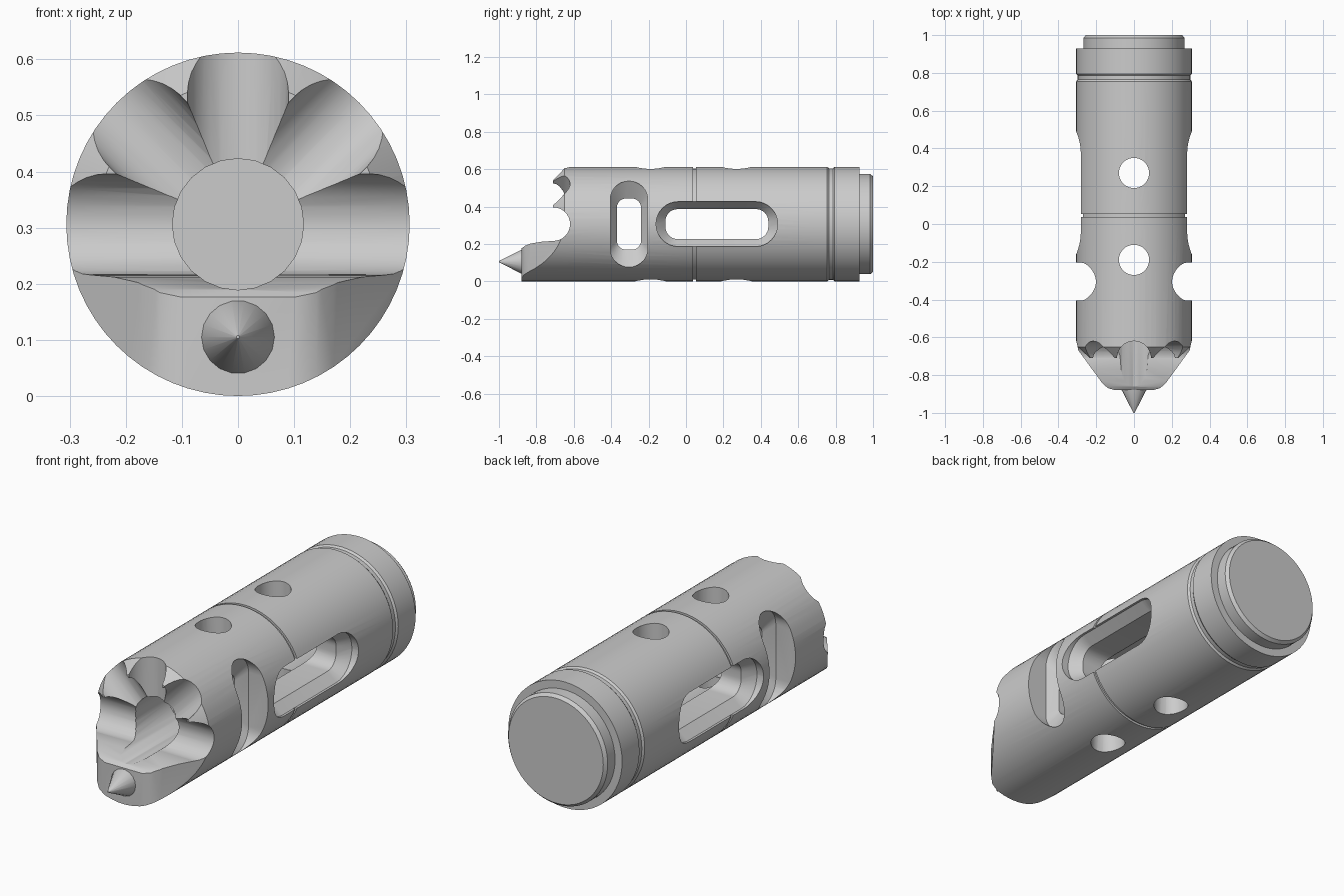
import bpy, bmesh
from math import sin, cos, pi, radians
from mathutils import Vector

if "Cube" in bpy.data.objects:
    bpy.data.objects.remove(bpy.data.objects["Cube"])

R, CZ = 0.306, 0.306          # body radius, height of the body axis


def loft(name, rings, cap=True):
    """Skin a list of equal-length point rings into a closed solid."""
    bm = bmesh.new()
    vs = [[bm.verts.new(p) for p in ring] for ring in rings]
    n = len(vs[0])
    for a, b in zip(vs, vs[1:]):
        for i in range(n):
            j = (i + 1) % n
            bm.faces.new((a[i], a[j], b[j], b[i]))
    if cap:
        bm.faces.new(vs[0])
        bm.faces.new(vs[-1])
    bmesh.ops.recalc_face_normals(bm, faces=bm.faces)
    me = bpy.data.meshes.new(name)
    bm.to_mesh(me)
    bm.free()
    ob = bpy.data.objects.new(name, me)
    bpy.context.collection.objects.link(ob)
    return ob


def turned(name, profile, n):
    """Lathe (y, radius) pairs around the body axis."""
    return loft(name, [[(r * cos(2 * pi * i / n), y, CZ + r * sin(2 * pi * i / n))
                        for i in range(n)] for y, r in profile])


def rod(name, p, q, r, n=32):
    p, q = Vector(p), Vector(q)
    d = (q - p).normalized()
    u = d.orthogonal().normalized()
    v = d.cross(u)
    circ = [r * (u * cos(2 * pi * i / n) + v * sin(2 * pi * i / n)) for i in range(n)]
    return loft(name, [[p + c for c in circ], [q + c for c in circ]])


def rounded(x, yc, hy, hz, r, k=8):
    pts = []
    for q, (sy, sz) in enumerate(((1, 1), (-1, 1), (-1, -1), (1, -1))):
        for i in range(k + 1):
            a = (q + i / k) * pi / 2
            pts.append((x, yc + sy * (hy - r) + r * cos(a), CZ + sz * (hz - r) + r * sin(a)))
    return pts


def slot(yc, outer, inner, a, b):
    """Through slot along x with a sloping rim on both sides."""
    steps = ((-.4, outer), (-a, outer), (-b, inner), (b, inner), (a, outer), (.4, outer))
    return loft("slot_cutter", [rounded(x, yc, *s) for x, s in steps])


# Main body with grooves and stepped rear cap
body = turned("body", [(-.88, R), (.038, R), (.038, .296), (.053, .296), (.053, R),
                       (.755, R), (.765, .298), (.785, .298), (.795, R), (.928, R),
                       (.928, .268), (.985, .268), (1.0, .255)], 64)

cutters = []
# Upper front removed, leaving the lower jaw
jaw = [(-1.1, .176), (-.88, .176), (-.86, .19), (-.83, .202), (-.77, .212), (-.71, .216),
       (-.71, .8), (-1.1, .8)]
cutters.append(loft("jaw_cutter", [[(x, y, z) for y, z in jaw] for x in (-.5, .5)]))
# Tapered jaw sides
side = [(.1, -.88), (.14, -.868), (.17, -.84), (.31, -.648), (.45, -.648), (.45, -1.1), (.1, -1.1)]
for s in (-1, 1):
    cutters.append(loft("jaw_side_cutter", [[(s * x, y, z) for x, y in side] for z in (-.2, CZ)]))
# Chamfer on the crown teeth
chamfer = [(.25, -.712), (.36, -.59), (.36, -.8), (.25, -.8)]
cutters.append(loft("tooth_chamfer_cutter",
                    [[(r * cos(pi * i / 32), y, CZ + r * sin(pi * i / 32)) for r, y in chamfer]
                     for i in range(33)]))
# Bore and radial scallops
cutters.append(turned("bore_cutter", [(-1.1, .117), (.85, .117)], 24))
for k in range(5):
    a = radians(45 * k)
    cutters.append(rod("scallop_cutter", (0, -.71, CZ),
                       (.5 * cos(a), -.71, CZ + .5 * sin(a)), .09))
# Side slots and vertical holes
cutters.append(slot(.165, (.325, .12, .119), (.275, .08, .065), .27, .22))
cutters.append(slot(-.305, (.1, .23, .099), (.065, .137, .05), .2, .15))
for y in (.27, -.19):
    cutters.append(rod("hole_cutter", (0, y, -.3), (0, y, .9), .08))

for c in cutters:
    c.hide_render = True
    m = body.modifiers.new("cut", 'BOOLEAN')
    m.operation, m.solver, m.object = 'DIFFERENCE', 'EXACT', c
bpy.context.view_layer.update()
mesh = bpy.data.meshes.new_from_object(body.evaluated_get(bpy.context.evaluated_depsgraph_get()))
body.modifiers.clear()
body.data = mesh
for c in cutters:
    bpy.data.objects.remove(c)

# Pointed spike on the jaw
n = 18
spike = loft("spike", [[(r * cos(2 * pi * i / n), y, .105 + r * sin(2 * pi * i / n))
                        for i in range(n)] for y, r in ((-.87, .065), (-.88, .065), (-1.0, .003))])

for ob in (body, spike):
    bpy.ops.object.select_all(action='DESELECT')
    ob.select_set(True)
    bpy.context.view_layer.objects.active = ob
    bpy.ops.object.shade_smooth_by_angle(angle=radians(28))
